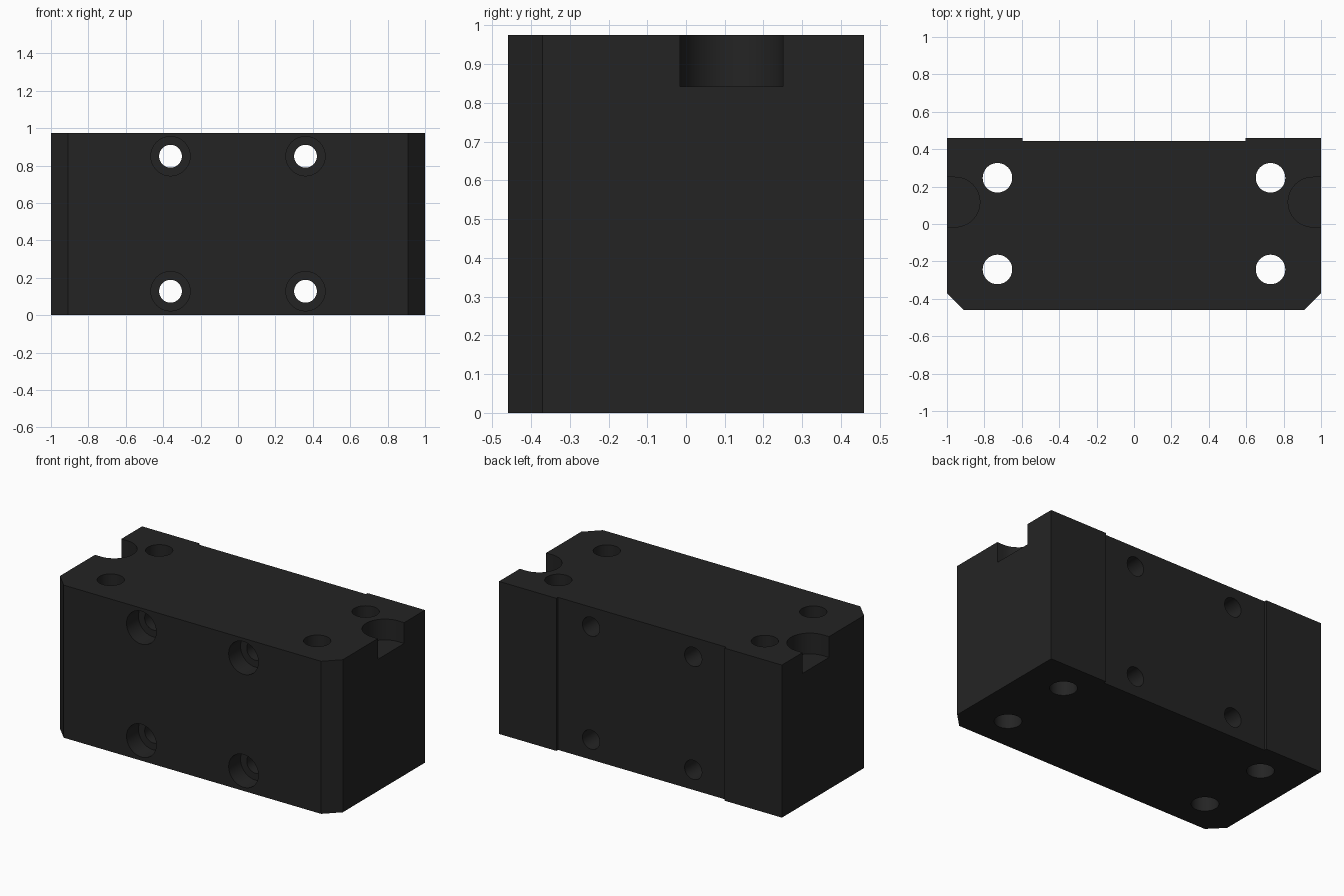
import bpy, bmesh, math
from mathutils import Matrix, Vector

if "Cube" in bpy.data.objects:
    bpy.data.objects.remove(bpy.data.objects["Cube"])

H = 0.975  # block height
black = bpy.data.materials.new("matte black")
black.diffuse_color = (0.0175, 0.0175, 0.0175, 1)
black.use_nodes = True
black.node_tree.nodes["Principled BSDF"].inputs["Base Color"].default_value = black.diffuse_color


def prism(name, outline, z0, z1):
    """Extrude an xy outline from z0 to z1."""
    bm = bmesh.new()
    face = bm.faces.new([bm.verts.new((x, y, z0)) for x, y in outline])
    ext = bmesh.ops.extrude_face_region(bm, geom=[face])
    top = [v for v in ext["geom"] if isinstance(v, bmesh.types.BMVert)]
    bmesh.ops.translate(bm, verts=top, vec=(0, 0, z1 - z0))
    bmesh.ops.recalc_face_normals(bm, faces=bm.faces[:])
    mesh = bpy.data.meshes.new(name)
    bm.to_mesh(mesh)
    bm.free()
    mesh.materials.append(black)
    obj = bpy.data.objects.new(name, mesh)
    bpy.context.collection.objects.link(obj)
    return obj


def arc(cx, cy, r, a0, a1, n):
    return [(cx + r * math.cos(math.radians(a0 + (a1 - a0) * i / n)),
             cy + r * math.sin(math.radians(a0 + (a1 - a0) * i / n))) for i in range(n + 1)]


def circle(r):
    return arc(0, 0, r, 0, 360, 48)[:-1]


def cut(target, cutter):
    """Subtract the cutter from the target, then discard it."""
    cutter.hide_render = True
    mod = target.modifiers.new("cut", 'BOOLEAN')
    mod.operation, mod.solver, mod.object = 'DIFFERENCE', 'EXACT', cutter
    bpy.context.view_layer.objects.active = target
    bpy.ops.object.modifier_apply(modifier=mod.name)
    bpy.data.objects.remove(cutter)


# Block with chamfered front corners and a shallow channel down the back
half = [(0.91, -0.46), (1, -0.37), (1, 0.46), (0.595, 0.46), (0.595, 0.443)]
block = prism("mounting_block", half + [(-x, y) for x, y in reversed(half)], 0, H)

for s in (-1, 1):
    # Vertical bolt holes
    for y in (-0.243, 0.247):
        hole = prism("vertical_hole", circle(0.079), -0.1, H + 0.1)
        hole.location = (s * 0.73, y, 0)
        cut(block, hole)

    # Counterbored holes from front to back
    for z in (0.128, 0.85):
        for r, y_end in ((0.105, -0.34), (0.061, 0.6)):
            hole = prism("front_hole", circle(r), 0, y_end + 0.6)
            hole.matrix_world = (Matrix.Translation((s * 0.361, -0.6, z))
                                 @ Matrix.Rotation(math.radians(-90), 4, 'X'))
            cut(block, hole)

    # Round-ended slot in the top edge of each end
    slot = [(1.1, 0.25), *arc(0.957, 0.117, 0.133, 90, 270, 24), (1.1, -0.016)]
    cut(block, prism("end_slot", [(s * x, y) for x, y in slot], 0.842, H + 0.1))

bpy.ops.object.select_all(action='DESELECT')
block.select_set(True)
bpy.context.view_layer.objects.active = block
bpy.ops.object.shade_smooth_by_angle(angle=math.radians(30))
